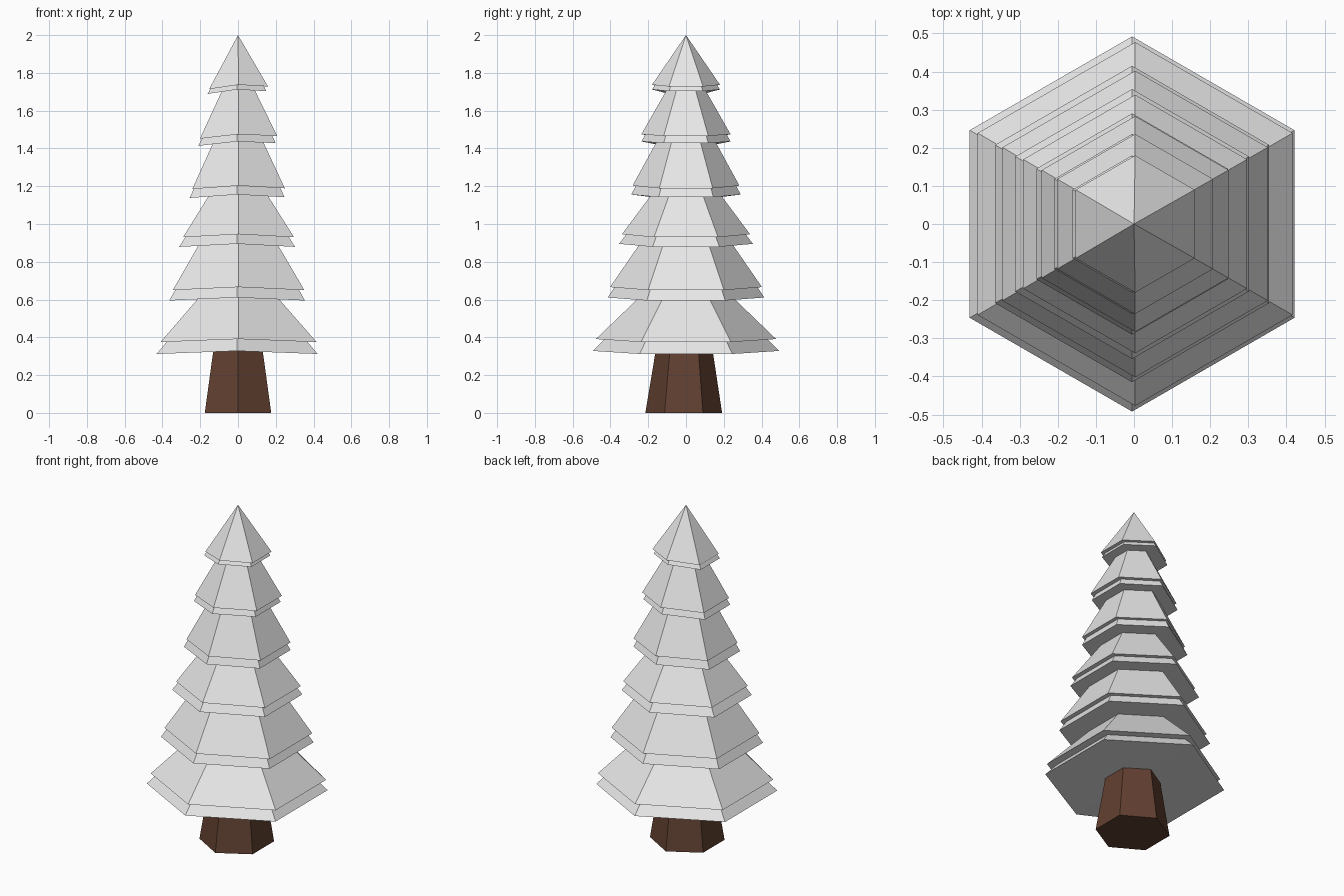
import bpy
import bmesh
import math

cube = bpy.data.objects.get("Cube")
if cube:
    bpy.data.objects.remove(cube, do_unlink=True)


def make_material(name, colour):
    mat = bpy.data.materials.new(name)
    mat.use_nodes = True
    mat.diffuse_color = colour
    mat.node_tree.nodes["Principled BSDF"].inputs["Base Color"].default_value = colour
    return mat


def add_object(name, bm, mat):
    bmesh.ops.recalc_face_normals(bm, faces=bm.faces)
    mesh = bpy.data.meshes.new(name)
    bm.to_mesh(mesh)
    bm.free()
    mesh.materials.append(mat)
    obj = bpy.data.objects.new(name, mesh)
    bpy.context.collection.objects.link(obj)


def hexagon(bm, radius, z, dx=0, dy=0, droop=0, tilt=0):
    """Ring of six points with corners on the y axis; its sides can sag or lean."""
    ring = []
    for i in range(6):
        a = math.radians(90 + 60 * i)
        side = round(math.cos(a), 3) / 0.866
        ring.append(bm.verts.new((radius * math.cos(a) + dx, radius * math.sin(a) + dy,
                                  z - droop * abs(side) + tilt * side)))
    return ring


def bough(name, radius, z, apex, dx, tilt, mat):
    """Six-sided cone with drooping sides and a folded underside."""
    bm = bmesh.new()
    ring = hexagon(bm, radius, z, dx, 0, 0.016, tilt)
    tip = bm.verts.new((0, 0, apex))
    for i in range(6):
        bm.faces.new((ring[i], ring[(i + 1) % 6], tip))
    bm.faces.new(ring[:4])
    bm.faces.new(ring[3:] + ring[:1])
    add_object(name, bm, mat)


snow = make_material("snow white", (0.8, 0.8, 0.8, 1))
bark = make_material("bark brown", (0.119, 0.051, 0.03, 1))

# Tapered trunk
bm = bmesh.new()
bottom = hexagon(bm, 0.203, 0, 0, -0.012)
top = hexagon(bm, 0.135, 0.43, 0, -0.009)
for i in range(6):
    j = (i + 1) % 6
    bm.faces.new((bottom[i], bottom[j], top[j], top[i]))
bm.faces.new(bottom)
bm.faces.new(top)
add_object("trunk", bm, bark)

# Tiers: lower radius, lower height, upper radius, upper height, apex, lean
tiers = [
    (0.492, 0.328, 0.477, 0.391, 0.85, 0),
    (0.415, 0.611, 0.402, 0.666, 1.25, 0),
    (0.354, 0.895, 0.339, 0.946, 1.40, 0),
    (0.290, 1.156, 0.283, 1.203, 1.72, 0.002),
    (0.236, 1.437, 0.236, 1.475, 1.89, 0.007),
    (0.180, 1.712, 0.180, 1.737, 2.0, 0.007),
]
for n, (r_low, z_low, r_up, z_up, apex, lean) in enumerate(tiers, 1):
    bough(f"lower_bough_{n}", r_low, z_low, apex - 0.03, -0.005, lean, snow)
    bough(f"snow_cap_{n}", r_up, z_up, apex, 0.003, lean, snow)
